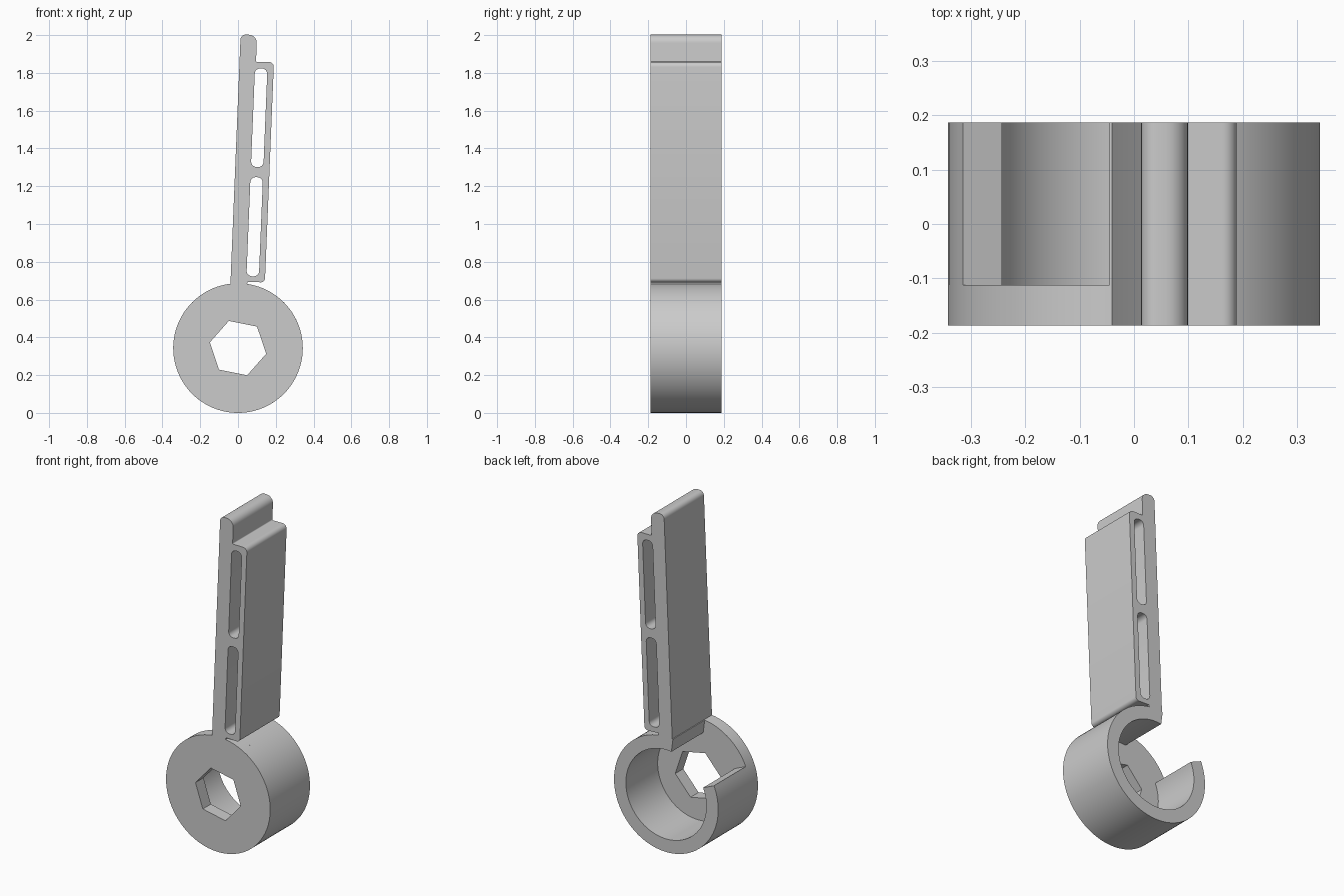
import bpy, math
from mathutils import Vector, Matrix

cube = bpy.data.objects.get("Cube")
if cube:
    bpy.data.objects.remove(cube, do_unlink=True)

# Single plain grey
grey = bpy.data.materials.new("plain_grey")
grey.use_nodes = True
COLOR = (0.6, 0.6, 0.6, 1)
grey.diffuse_color = COLOR
grey.node_tree.nodes["Principled BSDF"].inputs["Base Color"].default_value = COLOR

R, R_IN = 0.343, 0.265          # hub radii
FRONT, FLOOR, BACK = -0.187, -0.112, 0.187
TILT = math.radians(-2.35)      # lean of the arm


def arc(radius, start, end, steps):
    """Points on an arc about the hub centre, angles in degrees."""
    angles = [math.radians(start + (end - start) * i / steps) for i in range(steps + 1)]
    return [Vector((radius * math.cos(a), radius * math.sin(a))) for a in angles]


def rounded(corners, steps=6):
    """Polygon from (x, y, fillet radius) corners."""
    out = []
    n = len(corners)
    for i, (x, y, r) in enumerate(corners):
        p = Vector((x, y))
        if r == 0:
            out.append(p)
            continue
        a = (Vector(corners[i - 1][:2]) - p).normalized()
        b = (Vector(corners[(i + 1) % n][:2]) - p).normalized()
        half = a.angle(b) / 2
        centre = p + (a + b).normalized() * (r / math.sin(half))
        s = p + a * (r / math.tan(half)) - centre
        e = p + b * (r / math.tan(half)) - centre
        sweep = s.angle_signed(e)
        for k in range(steps + 1):
            out.append(centre + Matrix.Rotation(-sweep * k / steps, 2) @ s)
    return out


def slab(name, loops, y0, y1, tilt=0.0):
    """Extrude a filled outline with holes from y0 to y1."""
    curve = bpy.data.curves.new(name, 'CURVE')
    curve.dimensions = '2D'
    curve.fill_mode = 'BOTH'
    curve.extrude = (y1 - y0) / 2
    turn = Matrix.Rotation(tilt, 2)
    for loop in loops:
        spline = curve.splines.new('POLY')
        spline.points.add(len(loop) - 1)
        for point, co in zip(spline.points, loop):
            point.co = (*(turn @ co), 0, 1)
        spline.use_cyclic_u = True
    ob = bpy.data.objects.new(name, curve)
    bpy.context.collection.objects.link(ob)
    ob.location = (0, (y0 + y1) / 2, R)
    ob.rotation_euler.x = math.pi / 2
    bpy.ops.object.select_all(action='DESELECT')
    ob.select_set(True)
    bpy.context.view_layer.objects.active = ob
    bpy.ops.object.convert(target='MESH')
    ob = bpy.context.object
    ob.data.materials.clear()
    ob.data.materials.append(grey)
    # Weld caps to walls so shading follows the angle limit
    bpy.ops.object.mode_set(mode='EDIT')
    bpy.ops.mesh.select_all(action='SELECT')
    bpy.ops.mesh.remove_doubles(threshold=0.0001)
    bpy.ops.mesh.normals_make_consistent(inside=False)
    bpy.ops.object.mode_set(mode='OBJECT')
    bpy.ops.object.shade_smooth_by_angle(angle=math.radians(30))
    return ob


# Front plate of the hub with a hexagonal hole
slab("hub_front_plate",
     [arc(R, 0, 360, 96)[:-1], arc(0.152, -11.5, 348.5, 6)[:-1]], FRONT, FLOOR)

# Open rim behind the plate, with a gap at the upper right side
GAP_LOW, GAP_HIGH = 156.7, 97.5
slab("hub_open_rim",
     [arc(R, GAP_LOW - 360, GAP_HIGH, 80) + arc(R_IN, GAP_HIGH, GAP_LOW - 360, 80)],
     FLOOR, BACK)

# Leaning arm: long bar with a slotted side rail
BAR_L, BAR_R, RAIL = -0.054, 0.033, 0.128
outline = rounded([
    (BAR_L, 0.334, 0), (BAR_R, 0.334, 0), (BAR_R + 0.004, 0.353, 0),
    (RAIL, 0.353, 0.022), (RAIL, 1.522, 0.026), (BAR_R, 1.518, 0.006),
    (BAR_R, 1.660, 0.042), (BAR_L, 1.660, 0.028)])
slots = [rounded([(0.029, lo, 0.028), (0.095, lo, 0.028),
                  (0.095, hi, 0.028), (0.029, hi, 0.028)])
         for lo, hi in ((0.383, 0.908), (0.962, 1.484))]
slab("slotted_arm", [outline] + slots, FRONT, BACK, TILT)
